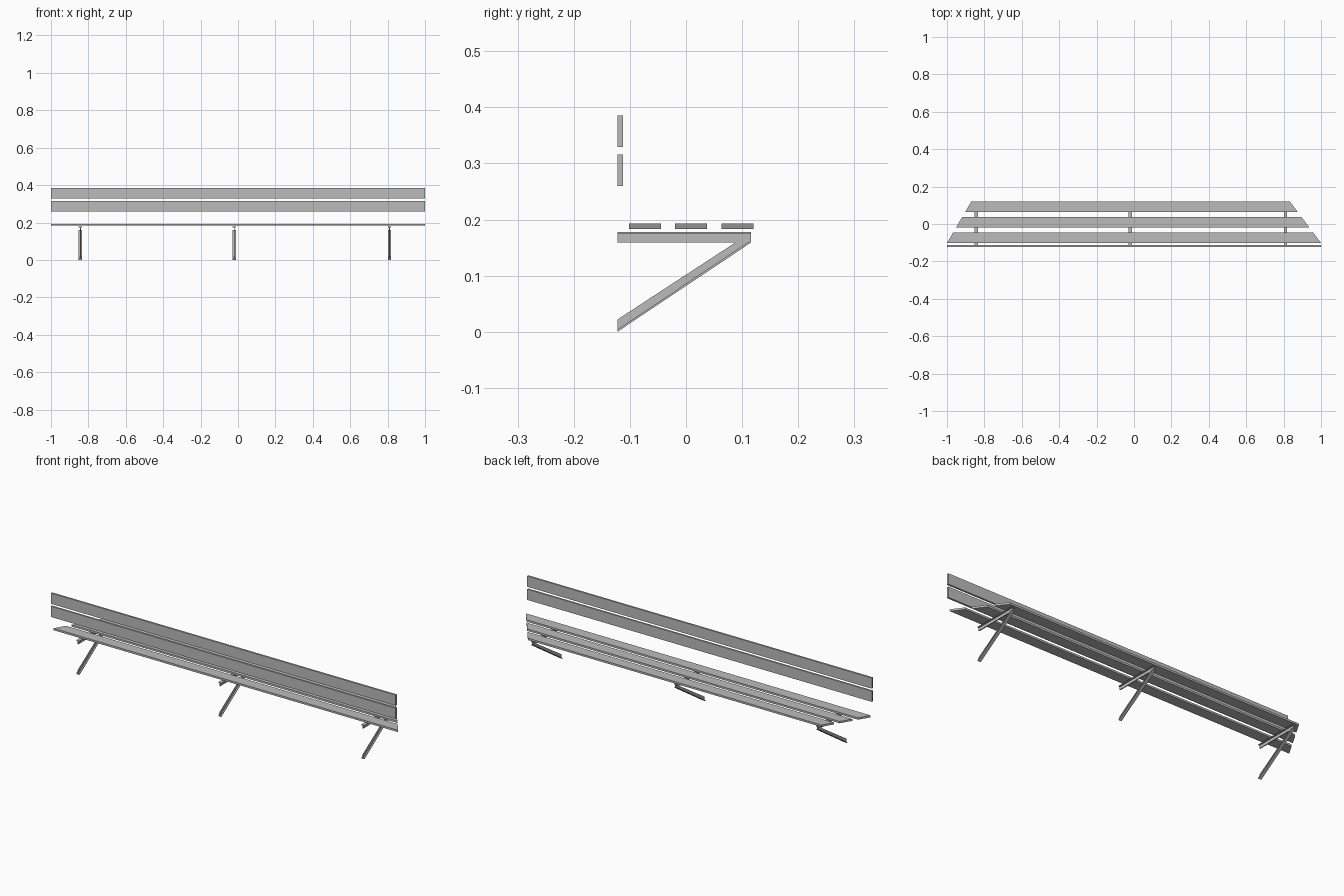
import bpy

cube = bpy.data.objects.get("Cube")
if cube:
    bpy.data.objects.remove(cube, do_unlink=True)

grey = bpy.data.materials.new("plain_grey")
grey.use_nodes = True
grey.diffuse_color = (0.5, 0.5, 0.5, 1)
grey.node_tree.nodes["Principled BSDF"].inputs["Base Color"].default_value = (0.5, 0.5, 0.5, 1)


def prism(verts_a, verts_b):
    """Vertices and faces joining two matching outlines."""
    n = len(verts_a)
    faces = [tuple(reversed(range(n))), tuple(range(n, 2 * n))]
    faces += [(i, (i + 1) % n, (i + 1) % n + n, i + n) for i in range(n)]
    return verts_a + verts_b, faces


def build(name, *solids):
    verts, faces = [], []
    for v, f in solids:
        base = len(verts)
        verts += v
        faces += [tuple(i + base for i in face) for face in f]
    mesh = bpy.data.meshes.new(name)
    mesh.from_pydata(verts, [], faces)
    mesh.materials.append(grey)
    obj = bpy.data.objects.new(name, mesh)
    bpy.context.collection.objects.link(obj)


def side_plate(profile, x, width):
    """Extrude a (y, z) outline along x, centred on x."""
    return prism([(x - width / 2, y, z) for y, z in profile],
                 [(x + width / 2, y, z) for y, z in profile])


def floor_plate(outline, z0, z1):
    return prism([(x, y, z0) for x, y in outline], [(x, y, z1) for x, y in outline])


# Seat planks, with ends mitred along two slanting lines
FRONT, PLANK = -0.102, 0.057
left_end = lambda y: -1 + 0.585 * (y - FRONT)
right_end = lambda y: 1 - 0.75 * (y - FRONT)
for i in range(3):
    y0 = FRONT + i * 0.0828
    y1 = y0 + PLANK
    outline = [(left_end(y0), y0), (right_end(y0), y0), (right_end(y1), y1), (left_end(y1), y1)]
    build(f"seat_plank_{i + 1}", floor_plate(outline, 0.183, 0.193))

# Upright back boards
for name, z in (("lower_back_board", 0.26), ("upper_back_board", 0.329)):
    outline = [(-1, -0.122), (1, -0.122), (1, -0.112), (-1, -0.112)]
    build(name, floor_plate(outline, z, z + 0.056))

# Supports: T-section arm under the seat and T-section slanted leg
FLANGE, WEB, T = 0.018, 0.005, 0.004
Y0, Y1 = -0.122, 0.116
for side, x in (("right", -0.843), ("middle", -0.02), ("left", 0.81)):
    arm_flange = [(Y0, 0.174), (Y1, 0.174), (Y1, 0.178), (Y0, 0.178)]
    arm_web = [(Y0, 0.159), (Y1, 0.159), (Y1, 0.174), (Y0, 0.174)]
    build(f"{side}_seat_arm", side_plate(arm_flange, x, FLANGE), side_plate(arm_web, x, WEB))
    leg_flange = [(Y0, 0), (Y1, 0.159), (Y1 - 0.007, 0.159), (Y0, T)]
    leg_web = [(Y0, T), (Y1 - 0.007, 0.159), (0.088, 0.159), (Y0, 0.022)]
    build(f"{side}_slanted_leg", side_plate(leg_flange, x, FLANGE), side_plate(leg_web, x, WEB))
